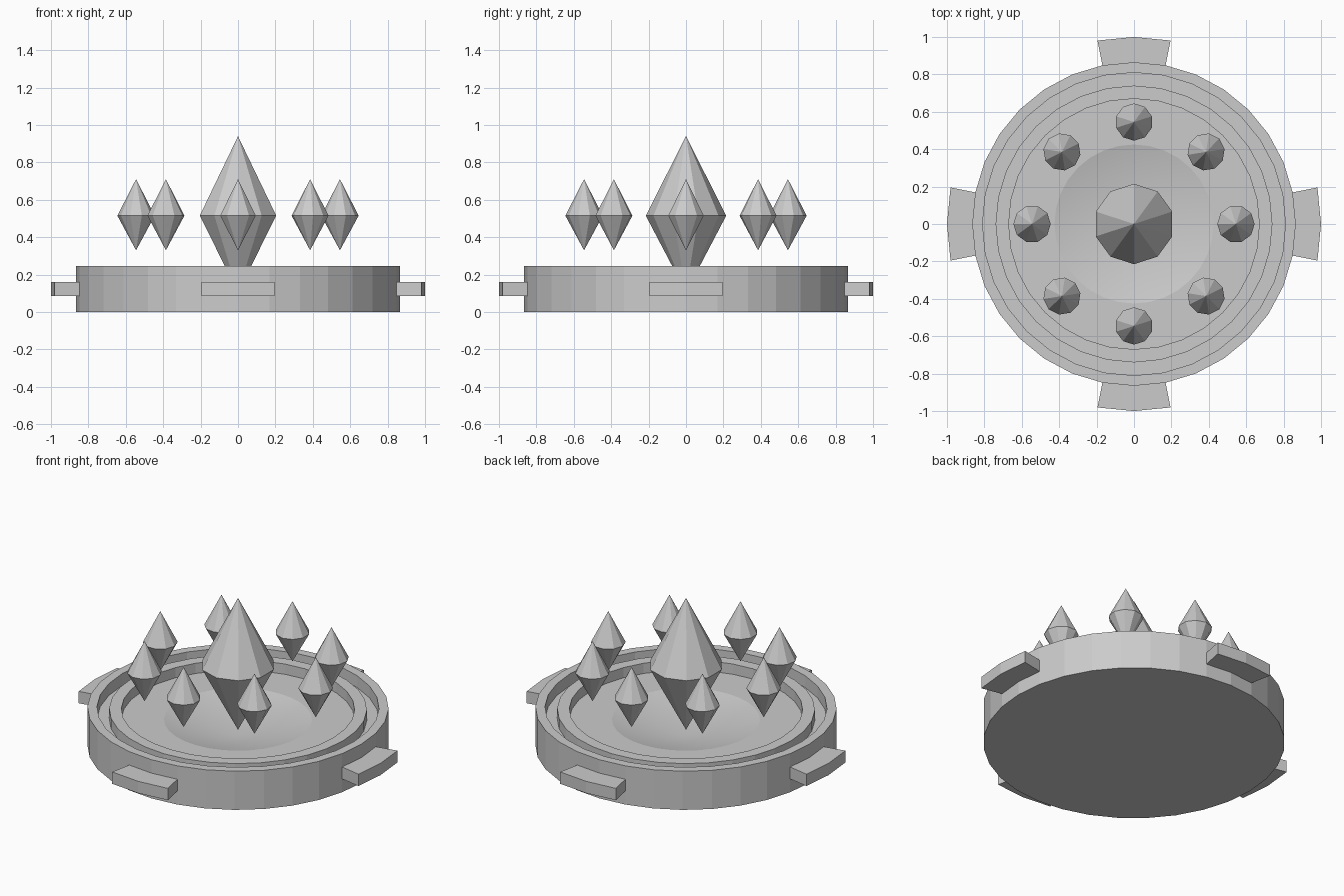
import bpy, bmesh
from math import sin, cos, pi

if "Cube" in bpy.data.objects:
    bpy.data.objects.remove(bpy.data.objects["Cube"])

SIDES = 32


def finish(bm, name):
    bmesh.ops.recalc_face_normals(bm, faces=bm.faces[:])
    mesh = bpy.data.meshes.new(name)
    bm.to_mesh(mesh)
    bm.free()
    obj = bpy.data.objects.new(name, mesh)
    bpy.context.collection.objects.link(obj)
    return obj


def add_ring(bm, r, z, n):
    return [bm.verts.new((r * sin(2 * pi * i / n), r * cos(2 * pi * i / n), z))
            for i in range(n)]


def bridge(bm, a, b):
    n = len(a)
    return [bm.faces.new((a[i], a[(i + 1) % n], b[(i + 1) % n], b[i])) for i in range(n)]


def fan(bm, ring, z):
    tip = bm.verts.new((0, 0, z))
    n = len(ring)
    return [bm.faces.new((ring[i], ring[(i + 1) % n], tip)) for i in range(n)]


# Round tray: outer rim, groove, inner ring, floor and conical basin
def make_tray():
    profile = [(0.865, 0), (0.865, 0.245), (0.81, 0.245), (0.81, 0.17),
               (0.74, 0.17), (0.74, 0.235), (0.67, 0.235), (0.67, 0.17), (0.425, 0.17)]
    bm = bmesh.new()
    rings = [add_ring(bm, r, z, SIDES) for r, z in profile]
    for a, b in zip(rings, rings[1:]):
        bridge(bm, a, b)
    bm.faces.new(rings[0])
    for f in fan(bm, rings[-1], 0.07):
        f.smooth = True
    finish(bm, "round_tray")


# Side lug: a two-segment arc block standing out of the tray wall
def make_lug(index):
    bm = bmesh.new()
    step = 2 * pi / SIDES
    sections = []
    for k in (-1, 0, 1):
        a = index * pi / 2 + k * step
        sections.append([bm.verts.new((r * sin(a), r * cos(a), z))
                         for r, z in ((0.85, 0.085), (1.0, 0.085), (1.0, 0.16), (0.85, 0.16))])
    for a, b in zip(sections, sections[1:]):
        bridge(bm, a, b)
    bm.faces.new(sections[0])
    bm.faces.new(sections[-1])
    finish(bm, f"side_lug_{index + 1}")


# Ten-sided double-pointed crystal
def make_crystal(name, radius, low, mid, high):
    bm = bmesh.new()
    girdle = add_ring(bm, radius, mid, 10)
    fan(bm, girdle, low)
    fan(bm, girdle, high)
    return finish(bm, name)


make_tray()
for i in range(4):
    make_lug(i)

make_crystal("centre_crystal", 0.215, 0.105, 0.515, 0.94)
for i in range(8):
    a = i * pi / 4
    gem = make_crystal(f"small_crystal_{i + 1}", 0.1, 0.33, 0.515, 0.71)
    gem.location = (0.545 * sin(a), 0.545 * cos(a), 0)
    gem.rotation_euler.z = -a
